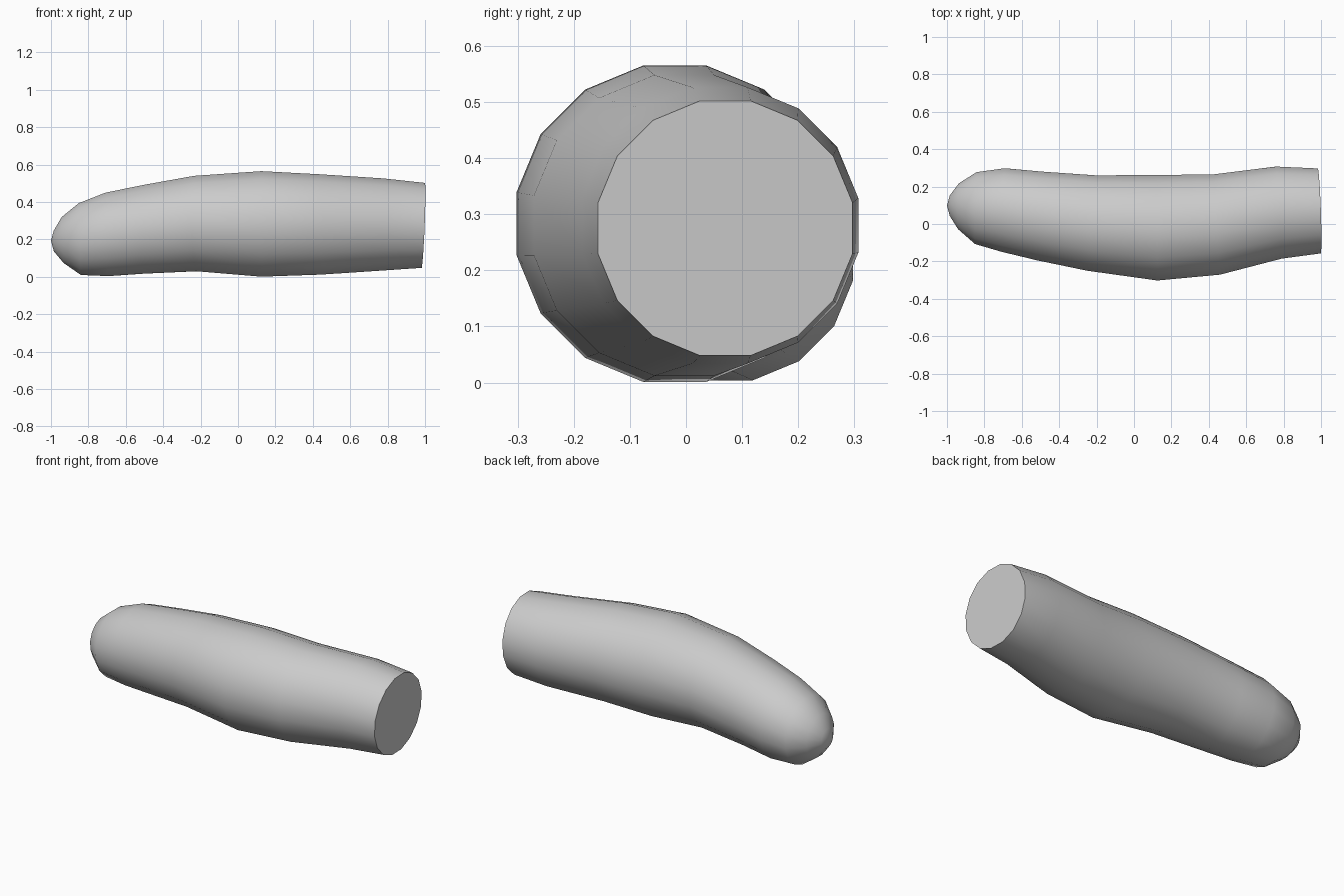
import bpy, bmesh, math

if "Cube" in bpy.data.objects:
    bpy.data.objects.remove(bpy.data.objects["Cube"])

SIDES = 16
# Each ring: centre x, y, z, half-width, lean with y, lean with z
RINGS = [
    (-0.985, 0.098, 0.192, 0.055, 0.00, 0.00),
    (-0.937, 0.095, 0.197, 0.123, 0.02, -0.04),
    (-0.845, 0.085, 0.202, 0.192, 0.02, -0.03),
    (-0.700, 0.075, 0.227, 0.223, 0.04, -0.03),
    (-0.505, 0.043, 0.254, 0.237, 0.06, 0.00),
    (-0.225, 0.005, 0.285, 0.255, 0.09, -0.02),
    (0.125, -0.020, 0.283, 0.282, 0.00, 0.00),
    (0.440, -0.003, 0.280, 0.268, -0.07, 0.00),
    (0.775, 0.061, 0.280, 0.246, -0.06, 0.01),
    (0.990, 0.070, 0.275, 0.227, -0.035, 0.04),
]

bm = bmesh.new()


def add_ring(x, y, z, half, lean_y, lean_z):
    radius = half / math.cos(math.pi / SIDES)
    verts = []
    for i in range(SIDES):
        a = 2 * math.pi * (i + 0.5) / SIDES
        dy, dz = radius * math.cos(a), radius * math.sin(a)
        verts.append(bm.verts.new((x + lean_y * dy + lean_z * dz, y + dy, z + dz)))
    return verts


# Skin between the rings
loops = [add_ring(*r) for r in RINGS]
for a, b in zip(loops, loops[1:]):
    for i in range(SIDES):
        j = (i + 1) % SIDES
        bm.faces.new((a[i], a[j], b[j], b[i]))

# Rounded tip
tip = bm.verts.new((-1.0, 0.098, 0.194))
for i in range(SIDES):
    bm.faces.new((tip, loops[0][(i + 1) % SIDES], loops[0][i]))

# Flat cut end
bm.faces.new(loops[-1])

bmesh.ops.recalc_face_normals(bm, faces=bm.faces)
mesh = bpy.data.meshes.new("finger")
bm.to_mesh(mesh)
bm.free()
finger = bpy.data.objects.new("finger", mesh)
bpy.context.collection.objects.link(finger)

# Smooth skin, crisp cut edge
bpy.context.view_layer.objects.active = finger
finger.select_set(True)
bpy.ops.object.shade_smooth_by_angle(angle=math.radians(50))
